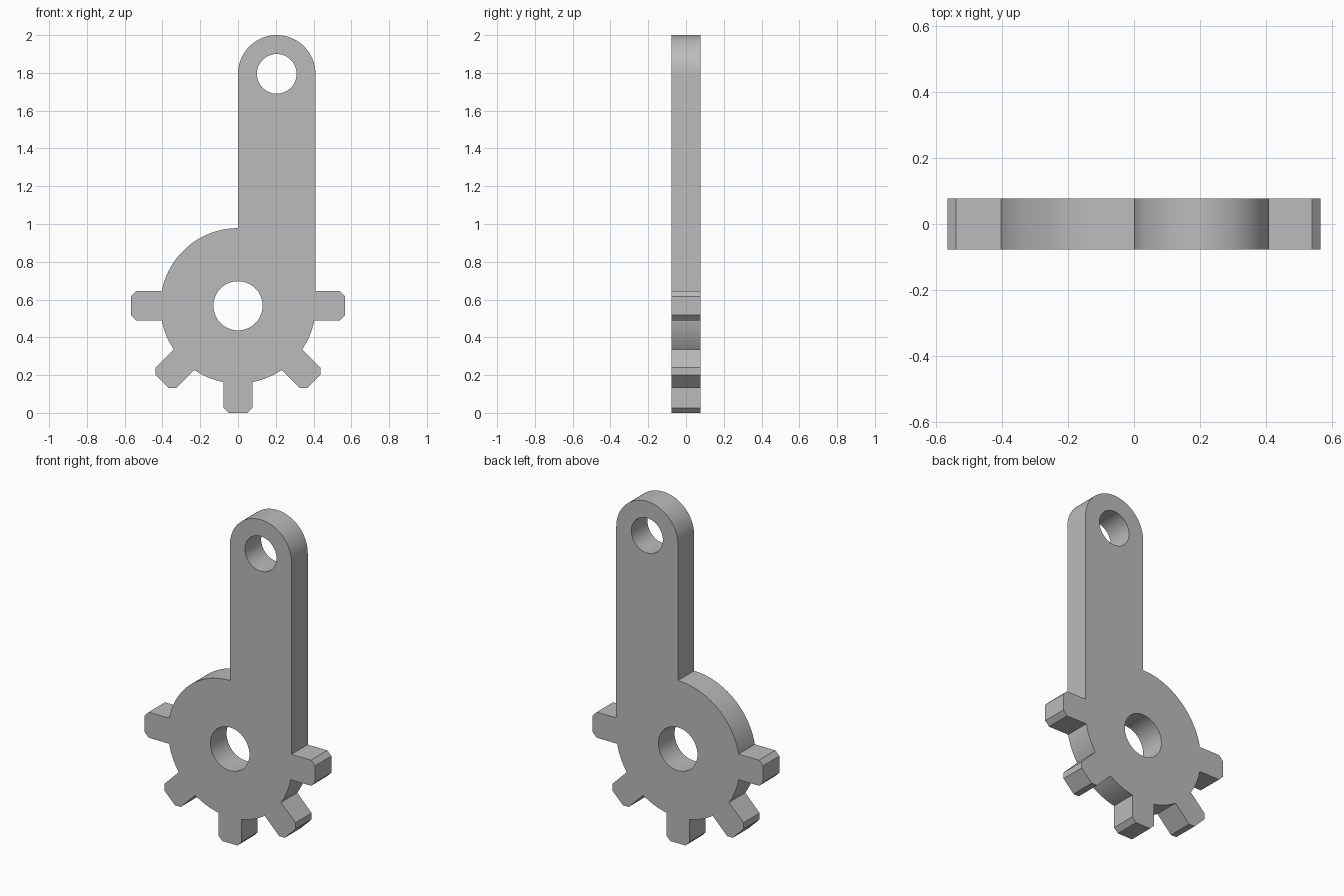
import bpy, bmesh
from math import sin, cos, pi, sqrt, atan2, radians

cube = bpy.data.objects.get("Cube")
if cube:
    bpy.data.objects.remove(cube, do_unlink=True)

HUB_Z = 0.567      # hub centre height, also the tooth tip radius
HUB_R = 0.411
HUB_HOLE = 0.13
ARM_R = 0.205      # half width of the arm and radius of its round end
ARM_Z = 2.0 - ARM_R
ARM_HOLE = 0.105
TOOTH = 0.077      # half width of a tooth
CHAMFER = 0.027
HALF_DEPTH = 0.077


def arc(cx, cz, r, start, end, n):
    return [(cx + r * cos(start + (end - start) * i / n),
             cz + r * sin(start + (end - start) * i / n)) for i in range(n + 1)]


def tooth(angle):
    """Chamfered tooth, run clockwise around the hub."""
    root = sqrt(HUB_R ** 2 - TOOTH ** 2)
    half = [(root, TOOTH), (HUB_Z - CHAMFER, TOOTH), (HUB_Z, TOOTH - CHAMFER)]
    pts = half + [(u, -v) for u, v in reversed(half)]
    c, s = cos(angle), sin(angle)
    return [(u * c - v * s, HUB_Z + u * s + v * c) for u, v in pts]


# Outline: arm with round end, five teeth, then the hub's upper quarter
outline = arc(ARM_R, ARM_Z, ARM_R, pi, 0, 48)
spread = atan2(TOOTH, sqrt(HUB_R ** 2 - TOOTH ** 2))
for i in range(5):
    angle = -i * pi / 4
    pts = tooth(angle)
    if i == 0:
        pts[0] = (2 * ARM_R, HUB_Z + TOOTH)
    outline += pts
    if i < 4:
        outline += arc(0, HUB_Z, HUB_R, angle - spread,
                       angle - pi / 4 + spread, 12)[1:-1]
outline += arc(0, HUB_Z, HUB_R, pi - spread, pi / 2, 36)[1:]

holes = [arc(0, HUB_Z, HUB_HOLE, 0, 2 * pi, 64)[:-1],
         arc(ARM_R, ARM_Z, ARM_HOLE, 0, 2 * pi, 64)[:-1]]

# Filled flat curve with thickness, holes cut by the inner loops
curve = bpy.data.curves.new("toothed_lever", 'CURVE')
curve.dimensions = '2D'
curve.fill_mode = 'BOTH'
curve.extrude = HALF_DEPTH
for loop in [outline] + holes:
    spline = curve.splines.new('POLY')
    spline.points.add(len(loop) - 1)
    for p, (x, z) in zip(spline.points, loop):
        p.co = (x, z, 0, 1)
    spline.use_cyclic_u = True
lever = bpy.data.objects.new("toothed_lever", curve)
bpy.context.collection.objects.link(lever)
lever.rotation_euler.x = radians(90)

# Turn into a welded mesh
bpy.ops.object.select_all(action='DESELECT')
lever.select_set(True)
bpy.context.view_layer.objects.active = lever
bpy.ops.object.convert(target='MESH')
bpy.ops.object.transform_apply(location=False, rotation=True, scale=False)
bm = bmesh.new()
bm.from_mesh(lever.data)
bmesh.ops.remove_doubles(bm, verts=bm.verts, dist=0.0005)
bmesh.ops.recalc_face_normals(bm, faces=bm.faces)
bm.to_mesh(lever.data)
bm.free()
bpy.ops.object.shade_smooth_by_angle(angle=radians(25))

# Plain grey
grey = bpy.data.materials.new("grey")
grey.use_nodes = True
color = (0.5, 0.5, 0.5, 1)
grey.diffuse_color = color
grey.node_tree.nodes["Principled BSDF"].inputs["Base Color"].default_value = color
lever.data.materials.clear()
lever.data.materials.append(grey)
